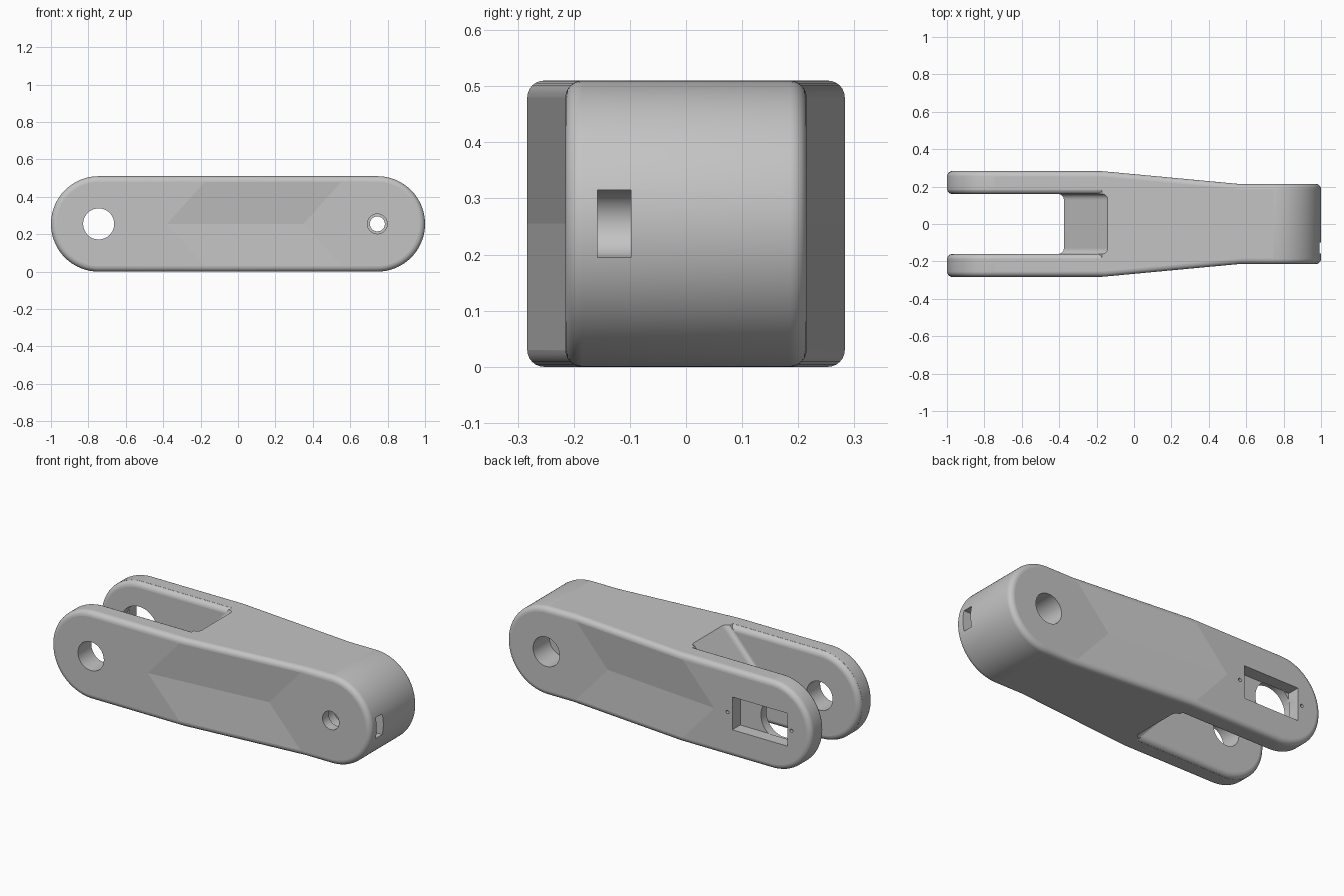
import bpy, bmesh, math
from mathutils import Vector

cube = bpy.data.objects.get("Cube")
if cube:
    bpy.data.objects.remove(cube, do_unlink=True)

R = 0.255          # end radius and mid height
PIVOT = 0.745      # x of the end centres
WIDE, SLIM = 0.283, 0.215
FORK = 0.16        # half width of the fork opening
RIM = 0.03
SKEW = 0.9         # lean of the chevron creases
STEPS = 6


def loft(name, rings):
    """Skin a list of (x/z profile, y) rings and cap both ends."""
    bm = bmesh.new()
    loops = [[bm.verts.new((x, y, z)) for x, z in profile] for profile, y in rings]
    for a, b in zip(loops, loops[1:]):
        for i in range(len(a)):
            bm.faces.new((a[i - 1], a[i], b[i], b[i - 1]))
    bm.faces.new(loops[0])
    bm.faces.new(loops[-1])
    bmesh.ops.recalc_face_normals(bm, faces=bm.faces[:])
    mesh = bpy.data.meshes.new(name)
    bm.to_mesh(mesh)
    bm.free()
    obj = bpy.data.objects.new(name, mesh)
    bpy.context.collection.objects.link(obj)
    return obj


def prism(name, profile, y0, y1):
    return loft(name, [(profile, y0), (profile, y1)])


def arc(cx, radius, start, sweep, n):
    return [(cx + radius * math.cos(start + sweep * i / n),
             R + radius * math.sin(start + sweep * i / n)) for i in range(n + 1)]


def stadium(inset):
    return (arc(PIVOT, R - inset, -math.pi / 2, math.pi, 48)
            + arc(-PIVOT, R - inset, math.pi / 2, math.pi, 48))


def bore(name, x, radius, y0, y1, n=48):
    return prism(name, arc(x, radius, 0, math.tau, n)[:-1], y0, y1)


def block(name, x0, x1, z0, z1, y0, y1):
    return prism(name, [(x0, z0), (x1, z0), (x1, z1), (x0, z1)], y0, y1)


def cut(target, cutter):
    cutter.hide_render = True
    mod = target.modifiers.new("cut", 'BOOLEAN')
    mod.operation, mod.solver, mod.object = 'DIFFERENCE', 'EXACT', cutter
    bpy.ops.object.select_all(action='DESELECT')
    bpy.context.view_layer.objects.active = target
    target.select_set(True)
    bpy.ops.object.modifier_apply(modifier=mod.name)
    bpy.data.objects.remove(cutter, do_unlink=True)


# Quarter-round rim as (inset, depth) pairs, from the flat face to the edge
quarter = [math.pi / 2 * i / STEPS for i in range(STEPS + 1)]
rim = [(RIM * (1 - math.sin(a)), RIM * (1 - math.cos(a))) for a in quarter]

# Link body: rounded bar, drawn one unit half-wide, then tapered by chevrons
rings = [(stadium(inset), depth - 1) for inset, depth in rim]
rings += [(stadium(inset), 1 - depth) for inset, depth in reversed(rim)]
body = loft("link_body", rings)

bm = bmesh.new()
bm.from_mesh(body.data)
bmesh.ops.bisect_plane(bm, geom=bm.verts[:] + bm.edges[:] + bm.faces[:], dist=1e-5,
                       plane_co=(0, 0, R), plane_no=(0, 0, 1))
for side in (-1, 1):
    for x in (-0.38, 0.35):
        faces = [f for f in bm.faces if (f.calc_center_median().z - R) * side > 0]
        edges = list({e for f in faces for e in f.edges})
        verts = list({v for f in faces for v in f.verts})
        bmesh.ops.bisect_plane(bm, geom=verts + edges + faces, dist=1e-5,
                               plane_co=(x, 0, R),
                               plane_no=Vector((1, 0, -side * SKEW)).normalized())
for v in bm.verts:
    t = (v.co.x - SKEW * abs(v.co.z - R) + 0.38) / 0.73
    half = WIDE + (SLIM - WIDE) * min(max(t, 0), 1)
    v.co.y = math.copysign(half - 1 + abs(v.co.y), v.co.y)
bm.to_mesh(body.data)
bm.free()


# Fork opening: wedge-shaped end, filleted where it meets the arms
def wedge(shift):
    tip, back, h = -0.375 - shift, -0.007 - shift, 0.4
    return [(-1.2, R - h), (back, R - h), (tip, R), (back, R + h), (-1.2, R + h)]


fillet = [(RIM * (1 - math.cos(a)), FORK - RIM + RIM * math.sin(a)) for a in quarter]
half_rings = [(wedge(shift), y) for shift, y in fillet]
half_rings.append((wedge(RIM), FORK + RIM * 0.84))
fork_cutter = loft("fork_cutter",
                   [(p, -y) for p, y in reversed(half_rings)] + half_rings)

# Leave rounded inner rims on both arms
for side in (-1, 1):
    keep = [(stadium(inset), side * (FORK + depth)) for inset, depth in rim]
    keep.append((stadium(0), side * 0.5))
    cut(fork_cutter, loft("arm_keep", keep))
cut(body, fork_cutter)

# Fork pivot hole, motor pocket with its shaft opening and screw holes
cut(body, bore("pivot_hole", -PIVOT, 0.083, -0.4, 0))
cut(body, block("motor_pocket", -0.848, -0.495, R - 0.095, R + 0.095, 0.21, 0.4))
cut(body, bore("shaft_opening", -PIVOT, 0.118, 0.1, 0.212))
for x in (-0.464, -0.874):
    cut(body, bore("screw_hole", x, 0.01, 0.22, 0.4, 16))

# Stepped bore at the solid end, and the nut slot reaching it
cut(body, bore("through_bore", PIVOT, 0.04, -0.4, 0.4))
cut(body, bore("front_bore", PIVOT, 0.053, -0.4, -0.13))
cut(body, bore("back_bore", PIVOT, 0.085, 0.065, 0.4))
cut(body, prism("nut_slot", arc(PIVOT, 0.06, math.pi / 2, math.pi, 24)
                + [(1.2, R - 0.06), (1.2, R + 0.06)], -0.158, -0.098))

# Smooth the rounds, keep the broad faces flat
bpy.ops.object.select_all(action='DESELECT')
body.select_set(True)
bpy.context.view_layer.objects.active = body
bpy.ops.object.shade_smooth_by_angle(angle=math.radians(30))
for p in body.data.polygons:
    if p.area > 0.015:
        p.use_smooth = False

# Plain grey material
mat = bpy.data.materials.new("light_grey")
mat.use_nodes = True
grey = (0.55, 0.55, 0.55, 1)
mat.diffuse_color = grey
mat.node_tree.nodes["Principled BSDF"].inputs["Base Color"].default_value = grey
body.data.materials.clear()
body.data.materials.append(mat)
